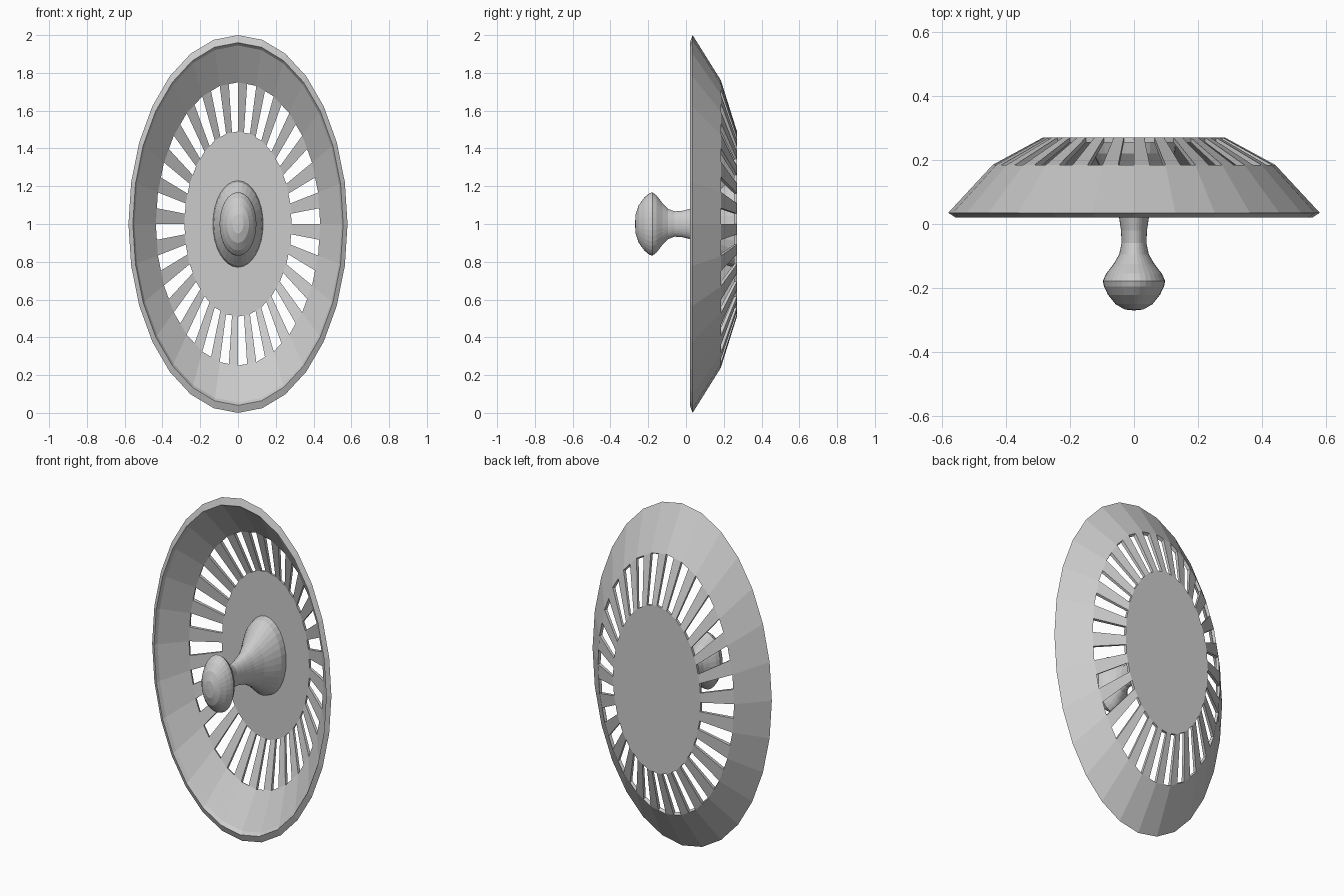
import bpy, bmesh
from math import sin, cos, pi

SIDES = 28
SQUASH = 0.58  # the whole piece is an ellipse, narrow in x

cube = bpy.data.objects.get("Cube")
if cube:
    bpy.data.objects.remove(cube, do_unlink=True)


def make_object(name, bm):
    bmesh.ops.remove_doubles(bm, verts=bm.verts, dist=1e-5)
    bmesh.ops.recalc_face_normals(bm, faces=bm.faces)
    mesh = bpy.data.meshes.new(name)
    bm.to_mesh(mesh)
    bm.free()
    obj = bpy.data.objects.new(name, mesh)
    bpy.context.collection.objects.link(obj)
    return obj


def ring(bm, radius, y):
    """Polygon ring with an extra vertex at the middle of every side."""
    verts = []
    for i in range(2 * SIDES):
        r = radius * (cos(pi / SIDES) if i % 2 else 1)
        a = pi * i / SIDES
        verts.append(bm.verts.new((r * cos(a) * SQUASH, y, 1 + r * sin(a))))
    return verts


# Slotted dish: outer skin, rim lip and inner skin as one closed shell
bm = bmesh.new()
profile = [(0.49, 0.27), (0.76, 0.185), (1.0, 0.035), (0.96, 0.02),
           (0.945, 0.04), (0.75, 0.168), (0.49, 0.255)]
rings = [ring(bm, r, y) for r, y in profile]
slot_bands = (0, len(rings) - 2)
count = 2 * SIDES
for band in range(len(rings) - 1):
    a, b = rings[band], rings[band + 1]
    for i in range(count):
        j = (i + 1) % count
        if band in slot_bands and i % 2 == 0:
            continue
        bm.faces.new((a[i], a[j], b[j], b[i]))

# Walls of the slots between the outer and inner skins
outer_top, outer_low = rings[0], rings[1]
inner_low, inner_top = rings[-2], rings[-1]
for i in range(count):
    j = (i + 1) % count
    bm.faces.new((outer_top[i], outer_low[i], inner_low[i], inner_top[i]))
    if i % 2 == 0:
        bm.faces.new((outer_top[i], outer_top[j], inner_top[j], inner_top[i]))
        bm.faces.new((outer_low[i], outer_low[j], inner_low[j], inner_low[i]))

# Flat back disc, both sides
bm.faces.new(outer_top)
bm.faces.new(inner_top)
make_object("slotted_dish", bm)

# Turned knob with a slim neck and a flared foot
knob_profile = [(0, -0.27), (0.05, -0.267), (0.1, -0.25), (0.14, -0.221),
                (0.162, -0.195), (0.168, -0.178), (0.15, -0.155),
                (0.11, -0.125), (0.08, -0.095), (0.067, -0.06),
                (0.07, -0.02), (0.08, 0.02), (0.1, 0.07), (0.14, 0.13),
                (0.19, 0.185), (0.22, 0.22), (0.23, 0.258)]
bm = bmesh.new()
points = [bm.verts.new((r * SQUASH, y, 1)) for r, y in knob_profile]
edges = [bm.edges.new(pair) for pair in zip(points, points[1:])]
# Spin a circle, then squash it to the ellipse
for v in points:
    v.co.x /= SQUASH
bmesh.ops.spin(bm, geom=points + edges, cent=(0, 0, 1), axis=(0, 1, 0),
               angle=2 * pi, steps=32)
for v in bm.verts:
    v.co.x *= SQUASH
make_object("knob", bm)
